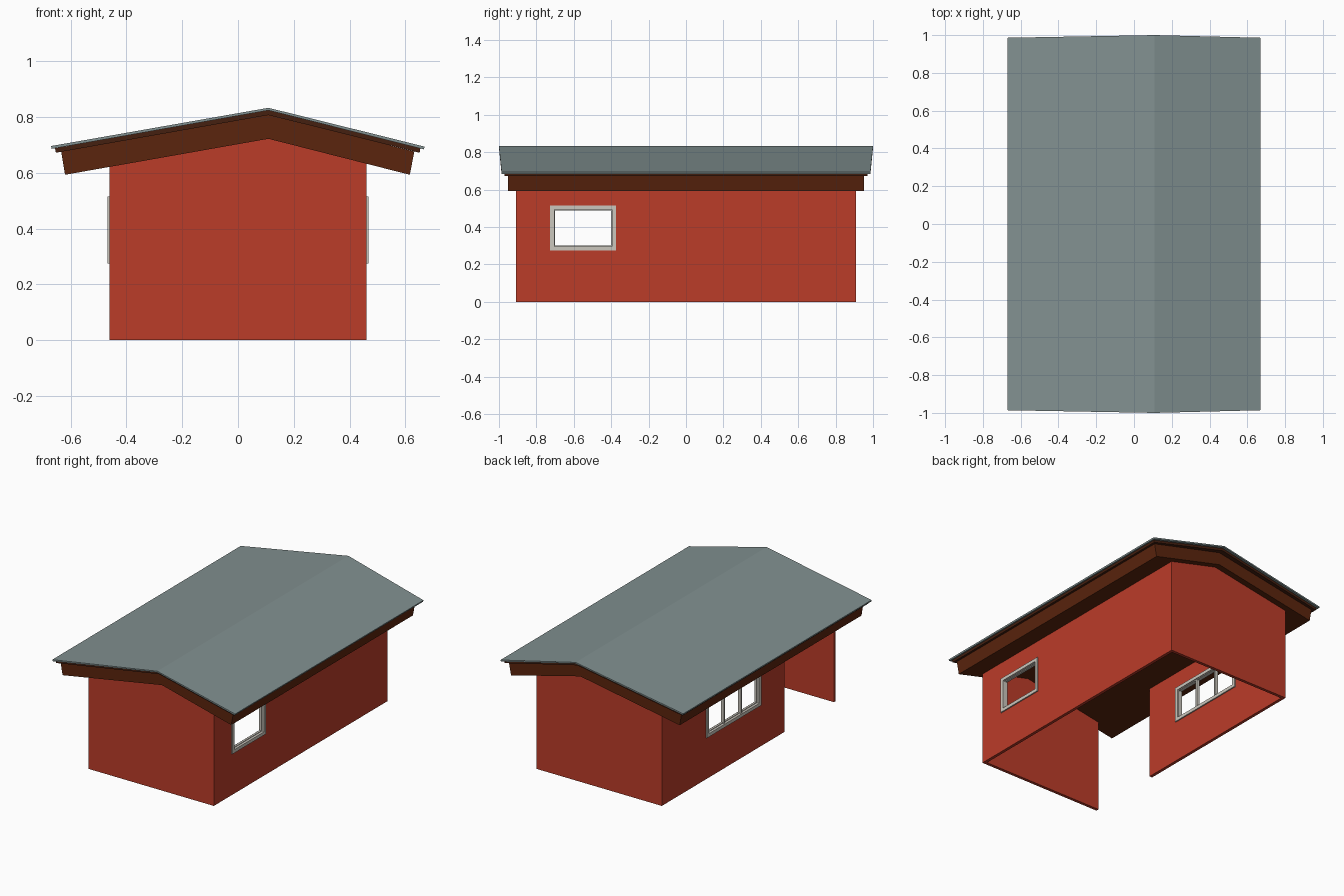
import bpy, bmesh

if "Cube" in bpy.data.objects:
    bpy.data.objects.remove(bpy.data.objects["Cube"])

RIDGE = 0.109


def material(name, rgb):
    m = bpy.data.materials.new(name)
    m.diffuse_color = (*rgb, 1)
    m.use_nodes = True
    m.node_tree.nodes["Principled BSDF"].inputs["Base Color"].default_value = m.diffuse_color
    return m


RED = material("red_paint", (0.50, 0.045, 0.022))
BROWN = material("brown_wood", (0.105, 0.018, 0.004))
DARK = material("dark_wood", (0.06, 0.014, 0.005))
SLATE = material("roof_grey", (0.22, 0.28, 0.28))
TRIM = material("window_trim", (0.60, 0.57, 0.51))


def prism(name, profile, mat):
    """Closed solid from a list of (x, z, half length in y)."""
    bm = bmesh.new()
    front = [bm.verts.new((x, -h, z)) for x, z, h in profile]
    back = [bm.verts.new((x, h, z)) for x, z, h in profile]
    n = len(profile)
    bm.faces.new(front)
    bm.faces.new(back[::-1])
    for i in range(n):
        j = (i + 1) % n
        bm.faces.new((front[i], front[j], back[j], back[i]))
    bmesh.ops.recalc_face_normals(bm, faces=bm.faces)
    return finish(name, bm, mat)


def boxes(name, spans, mat):
    """One object made of boxes given as (x0, x1, y0, y1, z0, z1)."""
    bm = bmesh.new()
    for x0, x1, y0, y1, z0, z1 in spans:
        for v in bmesh.ops.create_cube(bm, size=1)["verts"]:
            v.co = ((x0 + x1) / 2 + v.co.x * (x1 - x0),
                    (y0 + y1) / 2 + v.co.y * (y1 - y0),
                    (z0 + z1) / 2 + v.co.z * (z1 - z0))
    return finish(name, bm, mat)


def finish(name, bm, mat):
    mesh = bpy.data.meshes.new(name)
    bm.to_mesh(mesh)
    bm.free()
    if mat:
        mesh.materials.append(mat)
    ob = bpy.data.objects.new(name, mesh)
    bpy.context.collection.objects.link(ob)
    return ob


def cut(target, span):
    cutter = boxes("cutter", [span], None)
    cutter.hide_render = True
    mod = target.modifiers.new("cut", "BOOLEAN")
    mod.operation = "DIFFERENCE"
    mod.solver = "EXACT"
    mod.object = cutter
    bpy.context.view_layer.objects.active = target
    bpy.ops.object.modifier_apply(modifier=mod.name)
    bpy.data.objects.remove(cutter)


def window(name, side, y0, y1, panes):
    """Frame around a wall opening, with upright bars between the panes."""
    z0, z1, w = 0.275, 0.515, 0.022

    def ring(xa, xb, inset, width):
        a, b, c, d = y0 + inset, y1 - inset, z0 + inset, z1 - inset
        x = sorted((side * xa, side * xb))
        return [(*x, a, b, c, c + width), (*x, a, b, d - width, d),
                (*x, a, a + width, c + width, d - width),
                (*x, b - width, b, c + width, d - width)]
    parts = ring(0.432, 0.468, 0, w) + ring(0.438, 0.452, w, 0.004)
    xs = sorted((side * 0.438, side * 0.460))
    for i in range(1, panes):
        y = y0 + w + (y1 - y0 - 2 * w) * i / panes
        parts.append((*xs, y - 0.006, y + 0.006, z0 + w, z1 - w))
    boxes(name, parts, TRIM)


# Gabled wall shell: hollow, open below, open carport corner at front left
h = 0.91
walls = prism("walls", [(-0.46, 0, h), (0.46, 0, h), (0.46, 0.638, h),
                        (RIDGE, 0.73, h), (-0.46, 0.628, h)], RED)
cut(walls, (-0.44, 0.44, -0.89, 0.89, -0.5, 1))
cut(walls, (-0.6, -0.43, -0.89, -0.375, -0.5, 1))
cut(walls, (0.40, 0.5, -0.71, -0.39, 0.29, 0.50))
cut(walls, (-0.5, -0.40, -0.105, 0.435, 0.29, 0.50))

# Windows
window("right_window", 1, -0.726, -0.374, 1)
window("left_window", -1, -0.12, 0.45, 3)

# Roof: thick base with fascia, boarding and covering sheet
h = 0.951
prism("roof_base", [(-0.620, 0.593, h), (RIDGE, 0.722, h), (0.616, 0.593, h),
                    (0.632, 0.676, h), (RIDGE, 0.809, h), (-0.634, 0.676, h)], BROWN)
e, r = 0.970, 0.983
prism("roof_boarding", [(-0.653, 0.672, e), (RIDGE, 0.807, r), (0.651, 0.672, e),
                        (0.654, 0.688, e), (RIDGE, 0.825, r), (-0.656, 0.688, e)], DARK)
e, r = 0.986, 1.0
prism("roof_covering", [(-0.668, 0.686, e), (RIDGE, 0.824, r), (0.666, 0.684, e),
                        (0.669, 0.694, e), (RIDGE, 0.833, r), (-0.670, 0.696, e)], SLATE)
